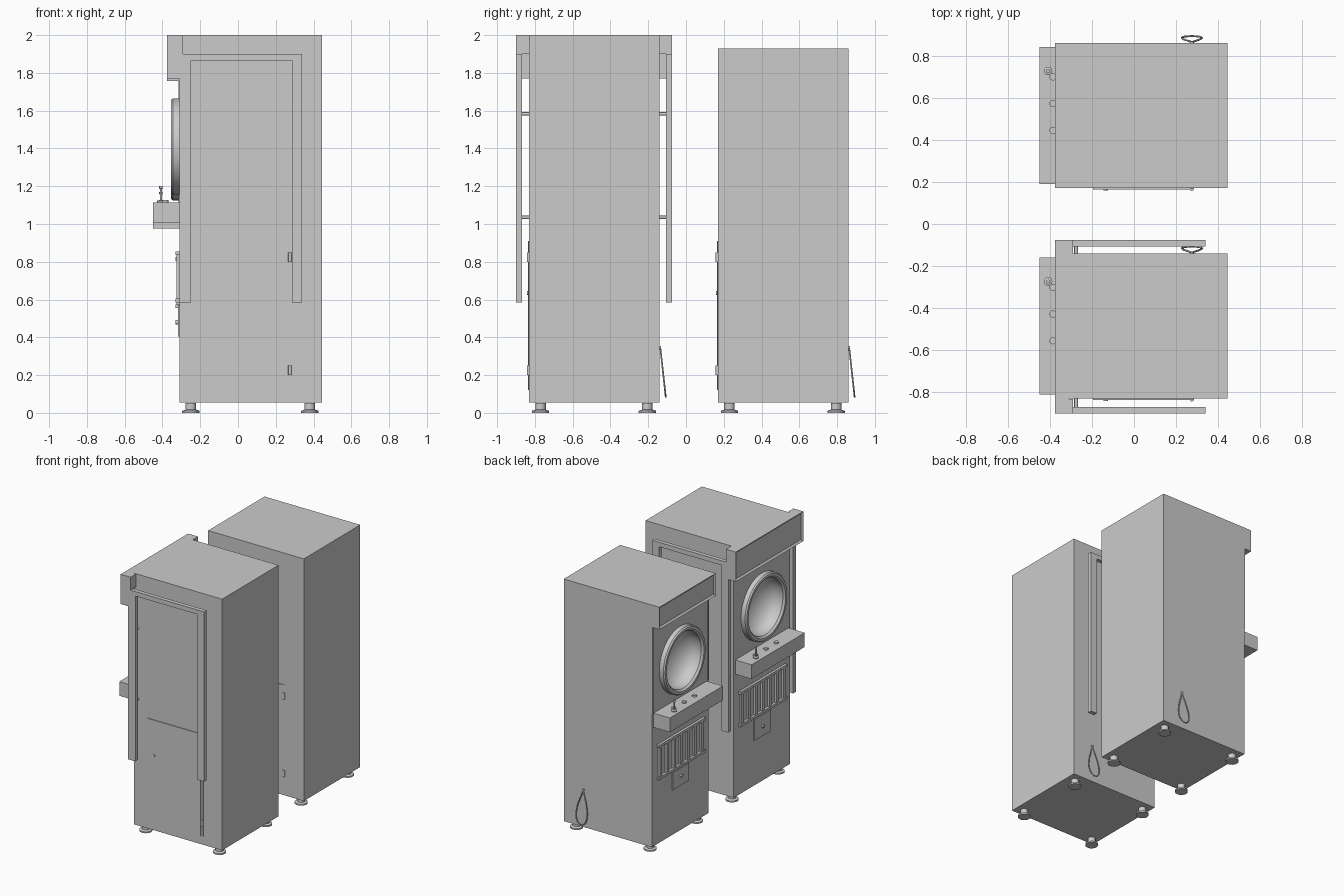
import bpy, bmesh, math
from mathutils import Matrix

if "Cube" in bpy.data.objects:
    bpy.data.objects.remove(bpy.data.objects["Cube"])


def finish(bm, name, smooth=False):
    me = bpy.data.meshes.new(name)
    bmesh.ops.recalc_face_normals(bm, faces=bm.faces)
    bm.to_mesh(me)
    bm.free()
    ob = bpy.data.objects.new(name, me)
    bpy.context.collection.objects.link(ob)
    if smooth:
        bpy.ops.object.select_all(action='DESELECT')
        bpy.context.view_layer.objects.active = ob
        ob.select_set(True)
        bpy.ops.object.shade_smooth_by_angle()
    return ob


def box(name, x, y, z, inset=None):
    """Box from (min, max) ranges; inset = (border, depth) sinks the -x face."""
    bm = bmesh.new()
    bmesh.ops.create_cube(bm, size=1)
    for v in bm.verts:
        v.co = [r[0] if c < 0 else r[1] for c, r in zip(v.co, (x, y, z))]
    if inset:
        bm.normal_update()
        f = min(bm.faces, key=lambda f: f.calc_center_median().x)
        bmesh.ops.inset_region(bm, faces=[f], thickness=inset[0])
        for v in f.verts:
            v.co.x += inset[1]
    return finish(bm, name)


def lathe(name, profile, loc, axis='Z', steps=24):
    """Turn a (radius, height) profile about an axis through loc."""
    bm = bmesh.new()
    vs = [bm.verts.new((r, 0, h)) for r, h in profile]
    es = [bm.edges.new(p) for p in zip(vs, vs[1:])]
    bmesh.ops.spin(bm, geom=vs + es, cent=(0, 0, 0), axis=(0, 0, 1), angle=2 * math.pi, steps=steps)
    bmesh.ops.remove_doubles(bm, verts=bm.verts, dist=1e-5)
    rot = {'Z': Matrix(), 'X': Matrix.Rotation(-math.pi / 2, 4, 'Y'),
           'Y': Matrix.Rotation(math.pi / 2, 4, 'X')}[axis]   # X points to -x, Y to -y
    bmesh.ops.transform(bm, matrix=Matrix.Translation(loc) @ rot, verts=bm.verts)
    return finish(bm, name, True)


def rod(name, r, h, loc, axis='Z', steps=16):
    return lathe(name, [(0, 0), (r, 0), (r, h), (0, h)], loc, axis, steps)


def side_frame(name, y0, y1):
    # upside-down U plate beside the cabinet
    pts = [(-.31, .585), (-.31, 1.9), (.34, 1.9), (.34, .585),
           (.285, .585), (.285, 1.865), (-.25, 1.865), (-.25, .585)]
    bm = bmesh.new()
    f = bm.faces.new([bm.verts.new((x, y0, z)) for x, z in pts])
    ext = bmesh.ops.extrude_face_region(bm, geom=[f])
    for v in ext['geom']:
        if isinstance(v, bmesh.types.BMVert):
            v.co.y = y1
    finish(bm, name)


def cabinet(tag, c, top, drop):
    """One machine centred on y = c."""
    def n(s): return tag + '_' + s
    lo, hi = c - .345, c + .345
    # cabinet with a bowl sunk into the front
    body = box(n('body'), (-.31, .445), (lo, hi), (.055, top))
    zc = 1.41 - drop
    bm = bmesh.new()
    bmesh.ops.create_uvsphere(bm, u_segments=48, v_segments=24, radius=1)
    bmesh.ops.transform(bm, verts=bm.verts,
                        matrix=Matrix.Translation((-.31, c, zc)) @ Matrix.Diagonal((.13, .215, .215, 1)))
    cut = finish(bm, n('bowl_cutter'), True)
    cut.hide_render = True
    cut.hide_viewport = True
    mod = body.modifiers.new('bowl', 'BOOLEAN')
    mod.operation, mod.object, mod.solver = 'DIFFERENCE', cut, 'EXACT'

    # round window ring
    lathe(n('window_ring'), [(.255, 0), (.255, .035), (.247, .045), (.228, .045),
                             (.215, .03), (.215, 0), (.255, 0)], (-.31, c, zc), 'X', 48)

    # control shelf, buttons and stick
    zs = 1.115 - drop
    box(n('control_shelf'), (-.45, -.31), (c - .325, c + .325), (zs - .11, zs))
    for i in range(3):
        rod(n('button'), .017, .012, (-.385, c - .07 + i * .127, zs))
    lathe(n('joystick'), [(0, 0), (.02, 0), (.02, .008), (.006, .012), (.006, .07),
                          (.009, .073), (.009, .085), (0, .085)], (-.408, c + .212, zs), 'Z', 16)

    # front bars between two rails
    zt = .855 - drop
    for z in (zt - .27, zt - .02):
        box(n('bar_rail'), (-.33, -.31), (c - .285, c + .285), (z, z + .02))
    for i in range(7):
        y = c - .255 + i * .085
        box(n('front_bar'), (-.325, -.31), (y - .014, y + .014), (zt - .255, zt - .015))

    # small cash plate and lock
    box(n('cash_plate'), (-.318, -.31), (c - .1, c + .1), (.405, .57 - drop))
    rod(n('cash_lock'), .012, .02, (-.31, c, .48), 'X')

    # service door, lock and hinges on the -y side
    box(n('service_door'), (-.195, .265), (lo - .006, lo), (.12, .91))
    box(n('hinge_strip'), (.265, .285), (lo - .003, lo), (.12, .91))
    for z in (.2, .8):
        rod(n('door_hinge'), .009, .05, (.275, lo - .004, z))
    rod(n('door_lock'), .011, .012, (-.135, lo, .635), 'Y')

    # adjustable feet
    for x in (-.25, .38):
        for y in (c - .285, c + .28):
            lathe(n('foot'), [(0, .003), (.046, .003), (.046, .014), (.028, .02),
                              (.028, .056), (0, .056)], (x, y, -.003))

    # teardrop cable hanging on the +y side
    rod(n('cable_socket'), .009, .01, (.275, hi + .008, .345), 'Y')
    cu = bpy.data.curves.new(n('cable_loop'), 'CURVE')
    cu.dimensions, cu.bevel_depth, cu.bevel_resolution = '3D', .0045, 2
    sp = cu.splines.new('POLY')
    sp.points.add(31)
    for i, p in enumerate(sp.points):
        t = 2 * math.pi * i / 32
        z = .215 + .13 * math.cos(t)
        p.co = (.275 + .068 * math.sin(t) * math.sin(t / 2) ** 1.5,
                hi + .004 + (.345 - z) * .11, z, 1)
    sp.use_cyclic_u = True
    bpy.context.collection.objects.link(bpy.data.objects.new(n('cable_loop'), cu))


# the two machines
cabinet('plain', .515, 1.93, .03)
cabinet('framed', -.485, 2.0, 0)

# plain machine: header box and front edge trims
box('plain_header', (-.375, -.31), (.17, .86), (1.757, 1.93), (.02, .012))
for y in (.17, .848):
    box('plain_edge_trim', (-.316, -.31), (y, y + .012), (1.09, 1.757))

# framed machine: wide header, wings, side frames and spacers
box('framed_header', (-.375, -.31), (-.9, -.075), (1.77, 2.0), (.02, .012))
for s in (-1, 1):
    def span(a, b): return tuple(sorted((-.4875 + s * a, -.4875 + s * b)))
    box('header_wing', (-.31, -.29), span(.345, .4125), (1.9, 2.0))
    side_frame('side_frame', *span(.381, .4125))
    for z in (1.035, 1.583):
        rod('frame_spacer', .009, .045, (-.275, span(.34, .385)[1], z), 'Y')
